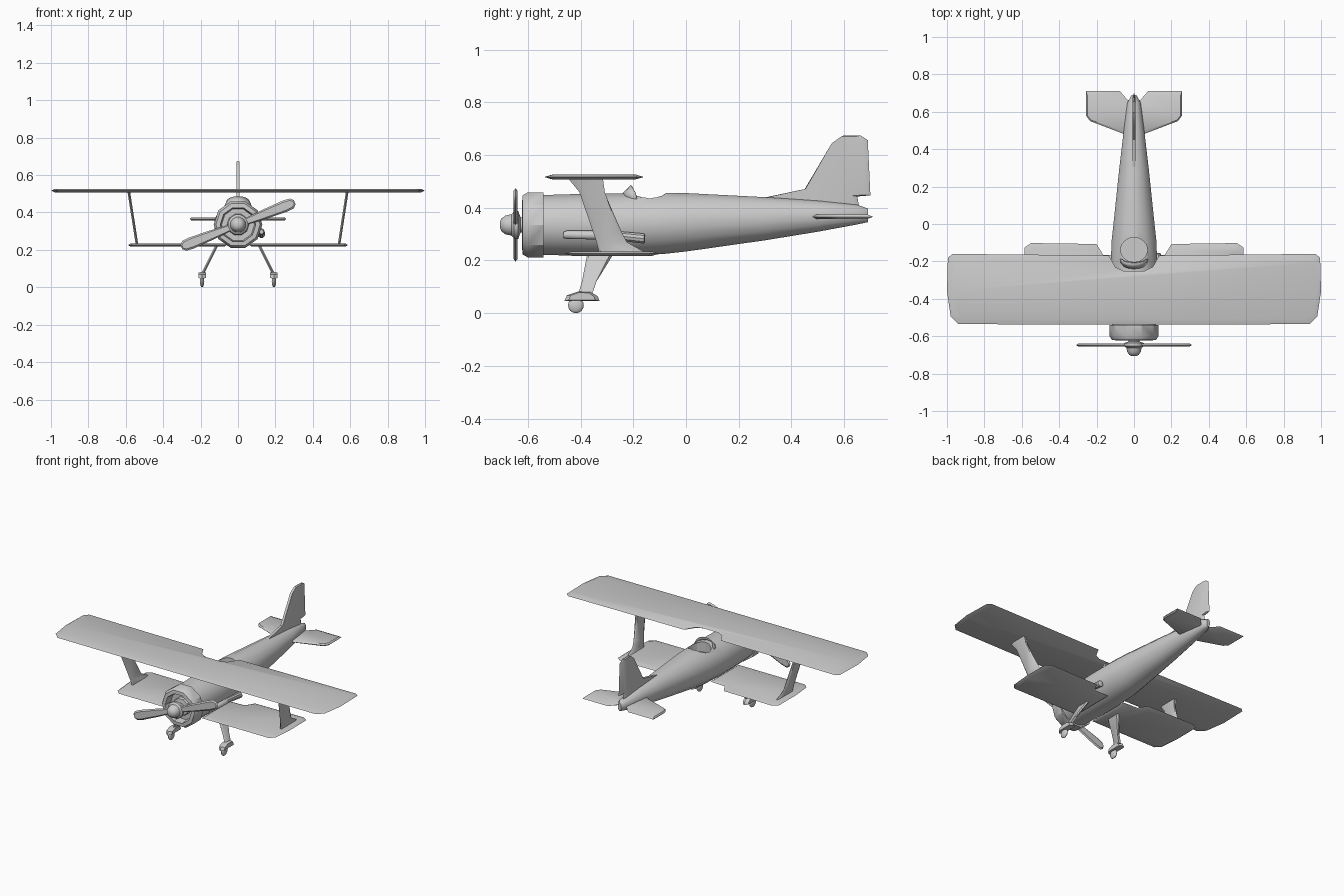
import bpy
import bmesh
from math import sin, cos, pi, radians
from mathutils import Vector

cube = bpy.data.objects.get("Cube")
if cube:
    bpy.data.objects.remove(cube, do_unlink=True)

grey = bpy.data.materials.new("plain_grey")
grey.use_nodes = True
grey.diffuse_color = (0.6, 0.6, 0.6, 1)
grey.node_tree.nodes["Principled BSDF"].inputs["Base Color"].default_value = (0.6, 0.6, 0.6, 1)


def finish(name, bm, mirror=False, solid=0, angle=35):
    """Turn a bmesh into a named, shaded object, optionally mirrored left/right."""
    bmesh.ops.recalc_face_normals(bm, faces=bm.faces)
    mesh = bpy.data.meshes.new(name)
    bm.to_mesh(mesh)
    bm.free()
    mesh.materials.append(grey)
    ob = bpy.data.objects.new(name, mesh)
    bpy.context.collection.objects.link(ob)
    if solid:
        ob.modifiers.new("Thickness", 'SOLIDIFY').thickness = solid
    if mirror:
        ob.modifiers.new("Mirror", 'MIRROR').use_clip = False
    smooth(ob, angle)
    return ob


def smooth(ob, angle=35):
    bpy.ops.object.select_all(action='DESELECT')
    ob.select_set(True)
    bpy.context.view_layer.objects.active = ob
    bpy.ops.object.shade_smooth_by_angle(angle=radians(angle))


def loft(name, rings, sides=16, x=0, **kw):
    """Skin elliptical rings (y, centre z, half width, half height) along y."""
    bm = bmesh.new()
    loops = []
    for y, z, rx, rz in rings:
        turn = [2 * pi * (i + 0.5) / sides for i in range(sides)]
        loops.append([bm.verts.new((x + rx * sin(a), y, z + rz * cos(a))) for a in turn])
    for a, b in zip(loops, loops[1:]):
        for i in range(sides):
            j = (i + 1) % sides
            bm.faces.new((a[i], a[j], b[j], b[i]))
    bm.faces.new(loops[0])
    bm.faces.new(loops[-1])
    return finish(name, bm, **kw)


def plate(name, outline, place, half, inset=(0.94, 0.86), **kw):
    """Thin foil with tapered rim; place(u, v, w) maps outline and thickness to space."""
    bm = bmesh.new()
    mid = [(min(c) + max(c)) / 2 for c in zip(*outline)]
    inner = [[m + (c - m) * s for c, m, s in zip(p, mid, inset)] for p in outline]
    rim = [bm.verts.new(place(u, v, 0)) for u, v in outline]
    for w in (half, -half):
        skin = [bm.verts.new(place(u, v, w)) for u, v in inner]
        bm.faces.new(skin)
        for i in range(len(rim)):
            j = (i + 1) % len(rim)
            bm.faces.new((rim[i], rim[j], skin[j], skin[i]))
    return finish(name, bm, **kw)


def level(z):
    return lambda u, v, w: (u, v, z + w)


def upright(x, lean=0, z0=0):
    return lambda u, v, w: (x + w + lean * (v - z0), u, v)


# Fuselage given by bottom and top lines, then the cockpit opening
AXIS = 0.335
stations = [(-0.56, 0.22, 0.45, 0.118), (-0.40, 0.215, 0.455, 0.124),
            (-0.25, 0.215, 0.457, 0.128), (-0.09, 0.222, 0.459, 0.122),
            (0.0, 0.232, 0.458, 0.112), (0.30, 0.275, 0.442, 0.08),
            (0.50, 0.308, 0.428, 0.056), (0.65, 0.336, 0.412, 0.036),
            (0.69, 0.345, 0.398, 0.012)]
fuselage = loft("fuselage", [(y, (b + t) / 2, r, (t - b) / 2) for y, b, t, r in stations])

bpy.ops.mesh.primitive_cylinder_add(vertices=16, radius=1, depth=0.2, location=(0, -0.138, 0.49))
cutter = bpy.context.object
cutter.name = "cockpit_cutter"
cutter.scale = (0.072, 0.066, 1)
cutter.hide_render = True
cut = fuselage.modifiers.new("Cockpit", 'BOOLEAN')
cut.object = cutter
cut.operation = 'DIFFERENCE'
bpy.context.view_layer.objects.active = fuselage
bpy.ops.object.modifier_apply(modifier=cut.name)
bpy.data.objects.remove(cutter, do_unlink=True)
smooth(fuselage)

# Curved windscreen
bm = bmesh.new()
arcs = [[], []]
for i in range(9):
    a = pi * i / 8
    arcs[0].append(bm.verts.new((0.078 * cos(a), -0.185 - 0.06 * sin(a), 0.425 + 0.027 * sin(a))))
    arcs[1].append(bm.verts.new((0.064 * cos(a), -0.19 - 0.02 * sin(a), 0.455 + 0.032 * sin(a))))
for i in range(8):
    bm.faces.new((arcs[0][i], arcs[0][i + 1], arcs[1][i + 1], arcs[1][i]))
finish("windscreen", bm, solid=0.006)


# Round parts about the engine line
def turned(name, profile, sides):
    return loft(name, [(y, AXIS, r, r) for y, r in profile], sides)


turned("engine_cowl", [(-0.54, 0.1), (-0.54, 0.13), (-0.60, 0.13), (-0.62, 0.118),
                       (-0.622, 0.095), (-0.575, 0.088), (-0.575, 0.02)], 10)
turned("engine_case", [(-0.57, 0.06), (-0.595, 0.055), (-0.60, 0.03)], 10)
turned("propeller_hub", [(-0.706, 0.012), (-0.70, 0.026), (-0.685, 0.037), (-0.662, 0.042),
                         (-0.652, 0.055), (-0.637, 0.055), (-0.628, 0.03), (-0.57, 0.03)], 12)

# Two-bladed propeller, tilted
tilt = radians(21.5)
blade = [(0.03, 0.017), (0.15, 0.026), (0.27, 0.032), (0.31, 0.028), (0.326, 0.012)]
half_prop = blade + [(u, -v) for u, v in reversed(blade)]
prop = half_prop[5:] + [(-u, -v) for u, v in half_prop] + half_prop[:5]
plate("propeller", prop, lambda u, v, w: (u * cos(tilt) - v * sin(tilt), -0.647 + w,
      AXIS + u * sin(tilt) + v * cos(tilt)), 0.007, (0.98, 0.7))

# Upper wing with centre cut-out
right_edge = [(0.06, -0.25), (0.10, -0.23), (0.135, -0.168), (0.97, -0.16), (0.995, -0.18),
              (1.0, -0.36), (0.98, -0.495), (0.94, -0.535), (0.3, -0.538)]
plate("upper_wing", right_edge + [(-x, y) for x, y in reversed(right_edge)],
      level(0.517), 0.009, (0.98, 0.84))

# Lower wings
plate("lower_wing", [(0.06, -0.17), (0.165, -0.165), (0.20, -0.107), (0.55, -0.102),
                     (0.585, -0.125), (0.587, -0.30), (0.575, -0.43), (0.545, -0.46),
                     (0.06, -0.46)], level(0.226), 0.009, (0.95, 0.84), mirror=True)

# Swept wing struts
plate("wing_strut", [(-0.45, 0.515), (-0.32, 0.515), (-0.31, 0.46), (-0.245, 0.31),
                     (-0.225, 0.27), (-0.15, 0.228), (-0.33, 0.228), (-0.34, 0.27),
                     (-0.405, 0.46)], upright(0.54, 0.155, 0.228), 0.007, (0.8, 0.99), mirror=True)

# Landing gear
plate("gear_leg", [(-0.375, 0.225), (-0.275, 0.225), (-0.34, 0.12), (-0.36, 0.07),
                   (-0.41, 0.07), (-0.395, 0.12)], upright(0.113, -0.5, 0.225), 0.008,
      (0.8, 0.98), mirror=True)
plate("wheel_fairing", [(-0.462, 0.046), (-0.452, 0.068), (-0.41, 0.082), (-0.36, 0.08),
                        (-0.335, 0.064), (-0.328, 0.046)], upright(0.192), 0.02,
      (0.75, 0.8), mirror=True)
bm = bmesh.new()
bmesh.ops.create_uvsphere(bm, u_segments=14, v_segments=8, radius=0.03)
bmesh.ops.scale(bm, verts=bm.verts, vec=Vector((0.4, 1, 1)))
bmesh.ops.translate(bm, verts=bm.verts, vec=Vector((0.192, -0.418, 0.03)))
finish("wheel", bm, mirror=True)

# Tail surfaces
plate("tail_fin", [(0.28, 0.435), (0.45, 0.47), (0.56, 0.648), (0.60, 0.675), (0.663, 0.675),
                   (0.69, 0.657), (0.70, 0.447), (0.65, 0.443), (0.66, 0.39), (0.45, 0.39)],
      upright(0), 0.008, (0.9, 0.97))
plate("tailplane", [(0.02, 0.46), (0.064, 0.485), (0.235, 0.55), (0.257, 0.58), (0.257, 0.71),
                    (0.075, 0.71), (0.036, 0.665), (0.02, 0.66)],
      level(0.366), 0.008, (0.94, 0.84), mirror=True)

# Exhaust pipe on the left side
loft("exhaust_pipe", [(-0.465, 0.297, 0.012, 0.012), (-0.45, 0.298, 0.017, 0.017),
                      (-0.28, 0.296, 0.018, 0.018), (-0.16, 0.283, 0.02, 0.02),
                      (-0.155, 0.283, 0.012, 0.012)], 10, x=0.125)
